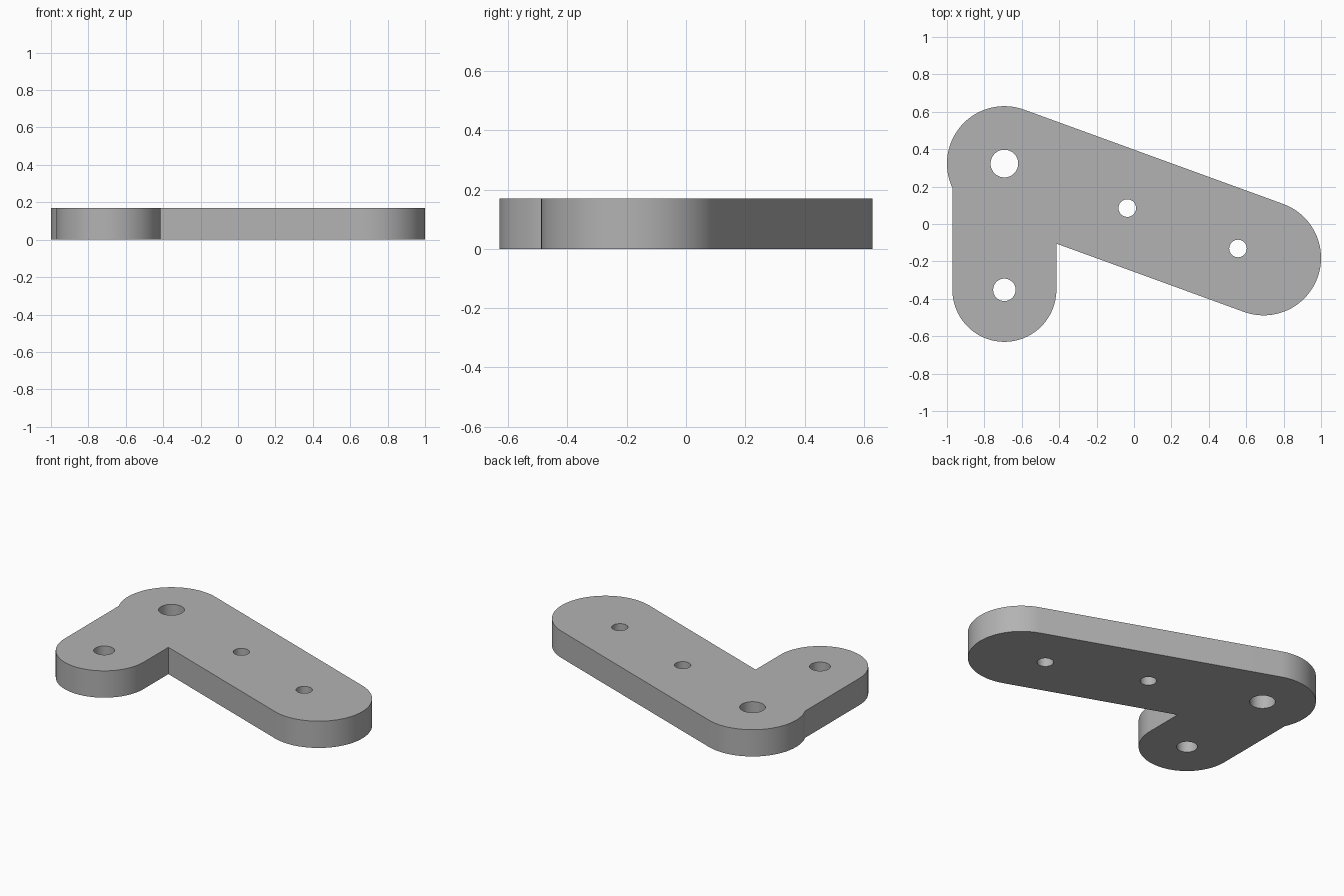
import bpy
import bmesh
from math import radians, degrees, cos, sin, tan, acos
from mathutils import Vector

cube = bpy.data.objects.get("Cube")
if cube:
    bpy.data.objects.remove(cube, do_unlink=True)

THICKNESS = 0.17
ARM_R, LEG_R = 0.307, 0.278
ARM_ANGLE = 20
ARM_START = Vector((-0.693, 0.323))
ARM_END = Vector((0.693, 0.323 - 1.386 * tan(radians(ARM_ANGLE))))
LEG_END = Vector((-0.693, -0.352))


def arc(center, radius, start, end, steps):
    """Points along an arc, angles in degrees."""
    angles = [radians(start + (end - start) * i / steps) for i in range(steps + 1)]
    return [center + radius * Vector((cos(a), sin(a))) for a in angles]


def add_loop(bm, points):
    verts = [bm.verts.new((p.x, p.y, 0)) for p in points]
    return [bm.edges.new((v, verts[i - 1])) for i, v in enumerate(verts)]


# Inner corner where the leg meets the lower edge of the arm
low = radians(270 - ARM_ANGLE)
edge_start = ARM_START + ARM_R * Vector((cos(low), sin(low)))
corner_x = LEG_END.x + LEG_R
corner = Vector((corner_x, edge_start.y - (corner_x - edge_start.x) * tan(radians(ARM_ANGLE))))

# Outline: leg end, inner corner, arm end, arm start down to the leg's outer side
notch = 180 + degrees(acos(LEG_R / ARM_R))
outline = arc(LEG_END, LEG_R, 180, 360, 48) + [corner]
outline += arc(ARM_END, ARM_R, -90 - ARM_ANGLE, 90 - ARM_ANGLE, 48)
outline += arc(ARM_START, ARM_R, 90 - ARM_ANGLE, notch, 36)

# Through holes
holes = [
    (ARM_START, 0.074),
    (LEG_END, 0.06),
    (Vector((-0.036, 0.085)), 0.047),
    (Vector((0.556, -0.131)), 0.047),
]

bm = bmesh.new()
edges = add_loop(bm, outline)
for center, radius in holes:
    edges += add_loop(bm, arc(center, radius, 0, 360, 48)[:-1])
bmesh.ops.triangle_fill(bm, use_beauty=True, edges=edges)

# Extrude the flat shape into a solid plate
result = bmesh.ops.extrude_face_region(bm, geom=bm.faces[:], use_keep_orig=True)
top = [g for g in result["geom"] if isinstance(g, bmesh.types.BMVert)]
bmesh.ops.translate(bm, verts=top, vec=(0, 0, THICKNESS))
bmesh.ops.recalc_face_normals(bm, faces=bm.faces[:])

mesh = bpy.data.meshes.new("bracket_plate")
bm.to_mesh(mesh)
bm.free()
plate = bpy.data.objects.new("bracket_plate", mesh)
bpy.context.collection.objects.link(plate)

# Plain grey material
grey = bpy.data.materials.new("plain_grey")
grey.use_nodes = True
colour = (0.45, 0.45, 0.45, 1)
grey.diffuse_color = colour
grey.node_tree.nodes["Principled BSDF"].inputs["Base Color"].default_value = colour
mesh.materials.append(grey)

bpy.context.view_layer.objects.active = plate
plate.select_set(True)
bpy.ops.object.shade_smooth_by_angle(angle=radians(20))
